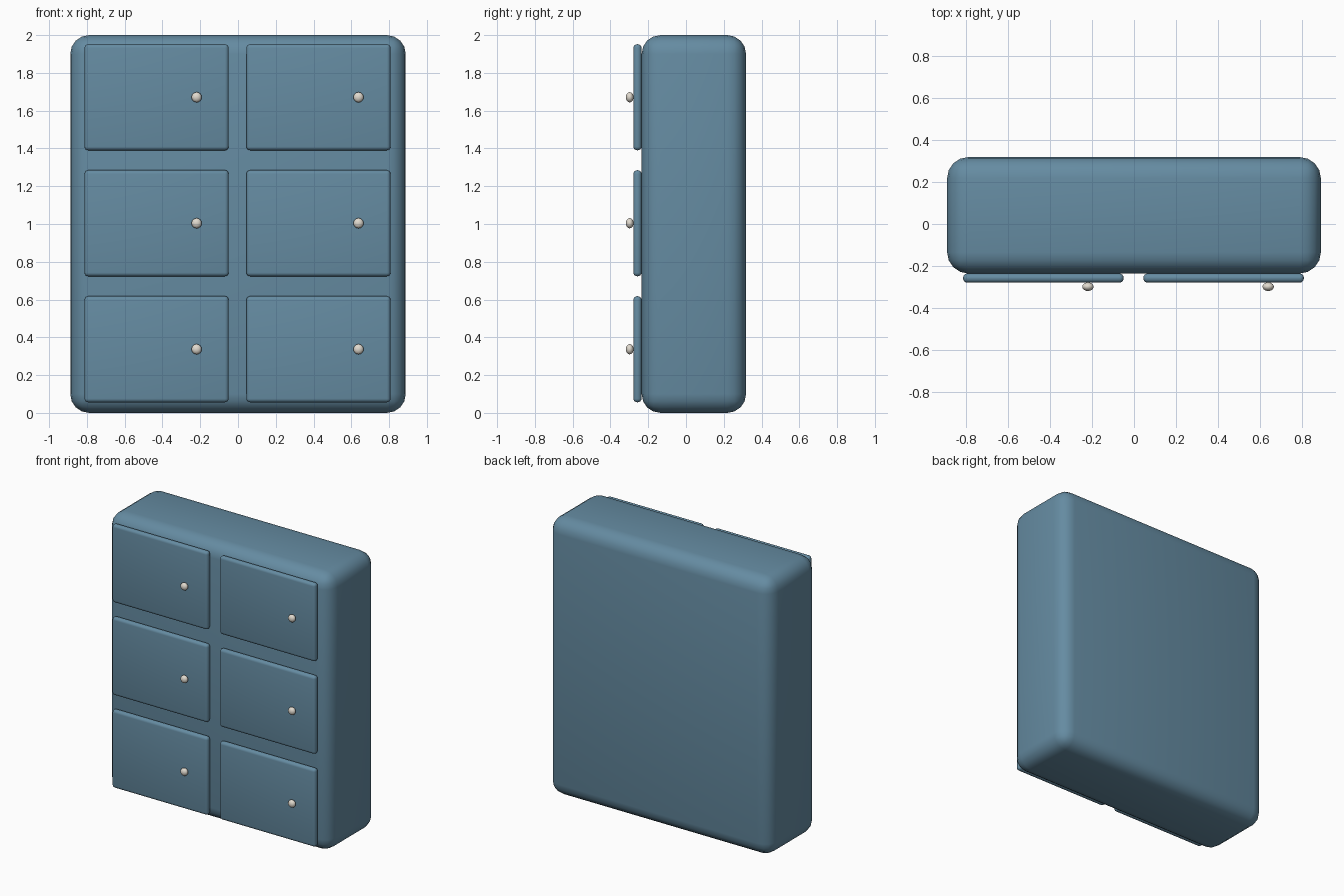
import bpy

if "Cube" in bpy.data.objects:
    bpy.data.objects.remove(bpy.data.objects["Cube"])


def material(name, color):
    mat = bpy.data.materials.new(name)
    mat.diffuse_color = color
    mat.use_nodes = True
    mat.node_tree.nodes["Principled BSDF"].inputs["Base Color"].default_value = mat.diffuse_color
    return mat


blue = material("blue_paint", (0.13, 0.26, 0.36, 1))
cream = material("cream_knob", (0.75, 0.70, 0.62, 1))


def rounded_box(name, center, size, radius, segments):
    bpy.ops.mesh.primitive_cube_add(size=1, location=center)
    obj = bpy.context.object
    obj.name = name
    obj.scale = size
    bpy.ops.object.transform_apply(location=False, rotation=False, scale=True)
    bevel = obj.modifiers.new("round_edges", "BEVEL")
    bevel.width = radius
    bevel.segments = segments
    bpy.ops.object.modifier_apply(modifier=bevel.name)
    bpy.ops.object.shade_smooth_by_angle()
    obj.data.materials.append(blue)
    return obj


# Cabinet body
rounded_box("cabinet_body", (0, 0.0415, 1), (1.776, 0.553, 2), 0.1, 4)

# Drawer fronts with their off-centre knobs, two columns by three rows
for col, x in enumerate((-0.431, 0.426)):
    for row, z in enumerate((0.337, 1.004, 1.671)):
        tag = f"{col + 1}_{row + 1}"
        rounded_box(f"drawer_front_{tag}", (x, -0.257, z),
                    (0.763, 0.043, 0.562), 0.02, 4)
        bpy.ops.mesh.primitive_uv_sphere_add(
            segments=20, ring_count=12, radius=0.027,
            location=(x + 0.212, -0.298, z))
        knob = bpy.context.object
        knob.name = f"knob_{tag}"
        knob.scale.y = 0.75
        bpy.ops.object.transform_apply(location=False, rotation=False, scale=True)
        bpy.ops.object.shade_smooth()
        knob.data.materials.append(cream)
